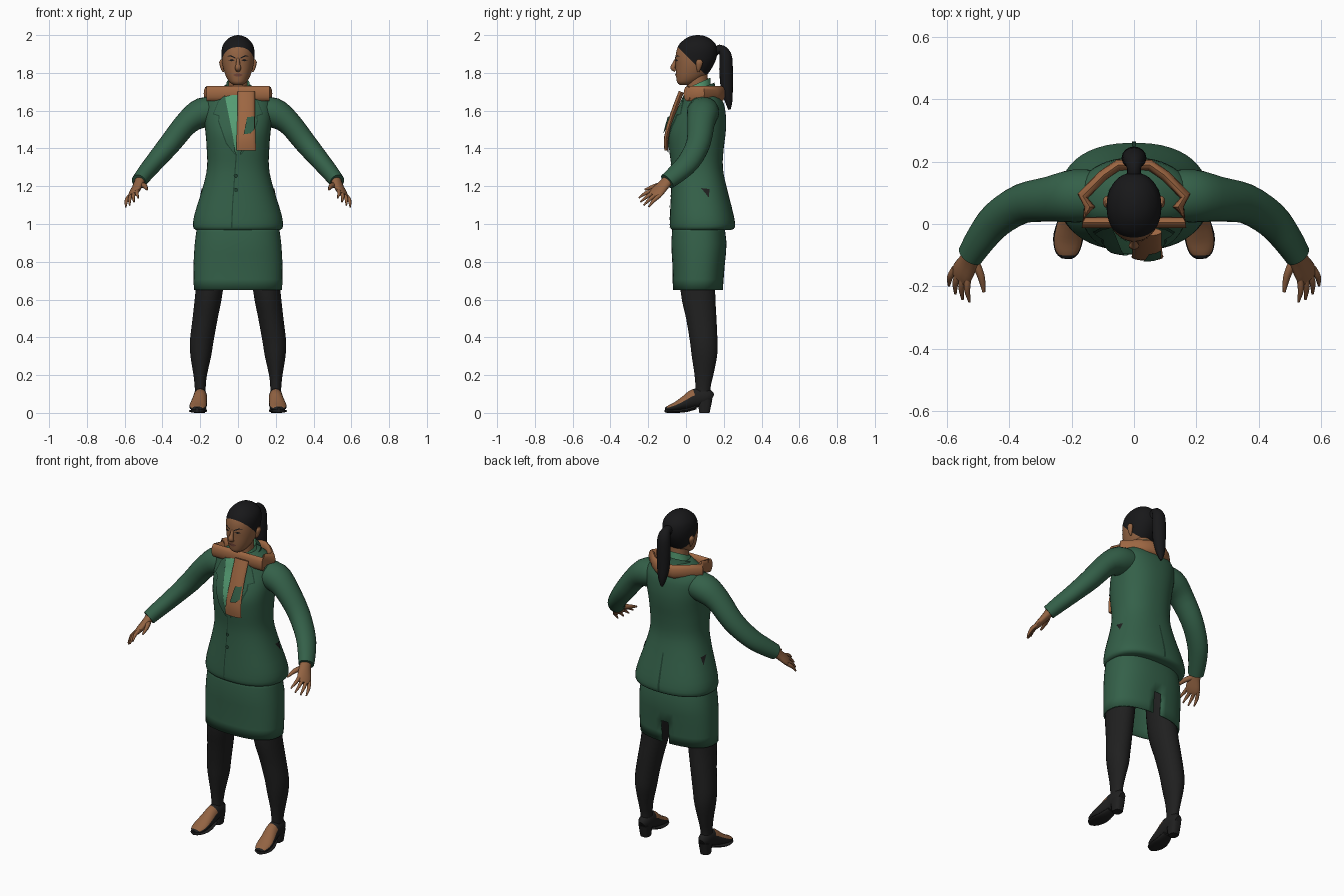
import bpy, bmesh, math
from mathutils import Vector
from mathutils.bvhtree import BVHTree

if "Cube" in bpy.data.objects:
    bpy.data.objects.remove(bpy.data.objects["Cube"])


def material(name, *rgb):
    m = bpy.data.materials.new(name)
    m.use_nodes = True
    m.diffuse_color = (*rgb, 1)
    m.node_tree.nodes["Principled BSDF"].inputs["Base Color"].default_value = (*rgb, 1)
    return m


GREEN = material("jacket green", .034, .117, .066)
SEAM = material("seam green", .015, .055, .032)
SHIRT = material("shirt green", .09, .33, .17)
SKIN = material("warm skin", .29, .125, .055)
SCARF = material("scarf tan", .34, .135, .055)
BLACK = material("stocking black", .014, .014, .014)
HAIR = material("hair black", .009, .009, .01)
LIPS = material("lip brown", .17, .06, .04)


def finish(name, bm, mats, mirror=False, rule=None, angle=50):
    """Turn a bmesh into a smooth-shaded object."""
    for f in bm.faces:
        f.smooth = True
        if rule:
            f.material_index = rule(f)
    me = bpy.data.meshes.new(name)
    bm.to_mesh(me)
    bm.free()
    me.set_sharp_from_angle(angle=math.radians(angle))
    for m in mats:
        me.materials.append(m)
    ob = bpy.data.objects.new(name, me)
    bpy.context.collection.objects.link(ob)
    if mirror:
        ob.modifiers.new("mirror", "MIRROR")
    return ob


def resample(pts, k):
    """Smooth curve through the control tuples."""
    out = []
    for i in range(len(pts) - 1):
        a, b = pts[max(i - 1, 0)], pts[i]
        c, d = pts[i + 1], pts[min(i + 2, len(pts) - 1)]
        for s in range(k):
            t = s / k
            out.append([.5 * (2 * q + (r - p) * t + (2 * p - 5 * q + 4 * r - u) * t ** 2
                              + (3 * q - p - 3 * r + u) * t ** 3)
                        for p, q, r, u in zip(a, b, c, d)])
    return out + [list(pts[-1])]


def skin_rings(rings, caps=True, closed=False):
    bm = bmesh.new()
    vs = [[bm.verts.new(p) for p in r] for r in rings]
    n = len(vs[0])
    for i in range(len(vs) if closed else len(vs) - 1):
        a, b = vs[i], vs[(i + 1) % len(vs)]
        for j in range(n):
            bm.faces.new((a[j], a[(j + 1) % n], b[(j + 1) % n], b[j]))
    if caps and not closed:
        bm.faces.new(vs[0])
        bm.faces.new(vs[-1])
    bmesh.ops.recalc_face_normals(bm, faces=bm.faces)
    return bm


def loft(profile, n=32, power=2.0, k=3, caps=True):
    """Stack of ovals: height, half width, front, back, centre x."""
    rings = []
    for z, rx, y0, y1, cx in resample([(*p, 0)[:5] for p in profile], k):
        ring = []
        for j in range(n):
            a = (j + .5) * math.tau / n + math.pi / 2
            c, s = math.cos(a), math.sin(a)
            ring.append((cx + rx * math.copysign(abs(c) ** (2 / power), c),
                         (y0 + y1) / 2 + (y1 - y0) / 2 * math.copysign(abs(s) ** (2 / power), s), z))
        rings.append(ring)
    return skin_rings(rings, caps)


def tube(path, side, n=14, k=3, closed=False):
    """Oval tube: x, y, z, radius along side, radius across it."""
    pts = path if closed else resample(path, k)
    pos = [Vector(p[:3]) for p in pts]
    rings = []
    for i, p in enumerate(pts):
        if closed:
            t = pos[(i + 1) % len(pos)] - pos[i - 1]
        else:
            t = pos[min(i + 1, len(pos) - 1)] - pos[max(i - 1, 0)]
        t.normalize()
        s = Vector(side)
        s = (s - t * s.dot(t)).normalized()
        w = t.cross(s)
        rings.append([pos[i] + s * p[3] * math.cos(j * math.tau / n) + w * p[4] * math.sin(j * math.tau / n)
                      for j in range(n)])
    return skin_rings(rings, closed=closed)


def plate(name, outline, target, mat, ray=(0, 1, 0), lift=.004, step=.02, mirror=False):
    """Thin outline projected on a target's surface along the ray."""
    d = Vector(ray)
    tree = BVHTree.FromPolygons([v.co for v in target.data.vertices],
                                [p.vertices[:] for p in target.data.polygons])
    u = Vector((1, 0, 0)) if d.y else Vector((0, 1, 0))
    bm = bmesh.new()
    bm.faces.new([bm.verts.new(u * a + Vector((0, 0, z))) for a, z in outline])
    for axis, vals in ((u, [p[0] for p in outline]), (Vector((0, 0, 1)), [p[1] for p in outline])):
        for i in range(1, int((max(vals) - min(vals)) / step) + 1):
            bmesh.ops.bisect_plane(bm, geom=bm.verts[:] + bm.edges[:] + bm.faces[:],
                                   plane_co=axis * (min(vals) + i * step), plane_no=axis)
    bmesh.ops.triangulate(bm, faces=bm.faces)
    for v in bm.verts:
        hit = tree.ray_cast(v.co - d * 2, d)[0] or tree.find_nearest(v.co - d * .1)[0]
        v.co = hit - d * lift
    bm.normal_update()
    for f in bm.faces:
        if f.normal.dot(d) > 0:
            f.normal_flip()
    return finish(name, bm, [mat], mirror)


def trim(bm, co, no, remove=False):
    bmesh.ops.bisect_plane(bm, geom=bm.verts[:] + bm.edges[:] + bm.faces[:],
                           plane_co=co, plane_no=no, clear_outer=remove)
    return bm


# Jacket body
jacket = finish("jacket", loft([
    (.968, .222, -.072, .238), (.985, .238, -.085, .26), (1.05, .231, -.085, .252), (1.2, .185, -.078, .214),
    (1.3, .164, -.078, .195), (1.4, .166, -.09, .2), (1.48, .172, -.093, .21), (1.55, .18, -.07, .213),
    (1.62, .183, -.035, .205), (1.66, .17, -.02, .19), (1.69, .135, -.005, .175), (1.72, .08, .01, .15)],
    48, 2.3), [GREEN])

# Sleeves
finish("sleeve", tube([
    (.1, .09, 1.6, .08, .07), (.19, .09, 1.588, .085, .08), (.27, .08, 1.535, .073, .064),
    (.36, .065, 1.425, .064, .058), (.44, .015, 1.33, .06, .05), (.49, -.045, 1.27, .053, .045),
    (.525, -.1, 1.225, .045, .04)], (0, 1, 0), 24), [GREEN], True)

# Skirt with a slit at the back
bm = loft([(.65, .234, -.07, .195), (.78, .236, -.072, .205), (.9, .229, -.078, .215), (1., .215, -.07, .2)],
          48, 2.4, 2, False)
slit = [f for f in bm.faces if f.calc_center_median().z < .77 and f.calc_center_median().y > .1
        and abs(f.calc_center_median().x) < .012]
bmesh.ops.delete(bm, geom=slit, context="FACES")
skirt = finish("skirt", bm, [GREEN])
wall = skirt.modifiers.new("cloth", "SOLIDIFY")
wall.thickness = .008

# Jacket front: shirt, lapels, closing seam, buttons, vent and pocket marks
plate("shirt_front", [(-.075, 1.69), (.03, 1.69), (.02, 1.5), (-.01, 1.38), (-.03, 1.46)], jacket, SHIRT)
lapel = [(.07, 1.68), (.1, 1.655), (.128, 1.585), (.098, 1.575), (.1, 1.545), (.06, 1.43), (.012, 1.365),
         (.03, 1.48)]
for name, sx in (("left", 1), ("right", -1)):
    plate(name + "_lapel_edge", [(sx * (x + .005 * (x > .05)), z - .004) for x, z in lapel], jacket, SEAM, lift=.004)
    plate(name + "_lapel", [(sx * x, z) for x, z in lapel], jacket, GREEN, lift=.009)
    plate(name + "_pocket_mark", [(.08, 1.19), (.125, 1.185), (.12, 1.14), (.105, 1.16)], jacket, BLACK, (-sx, 0, 0))
plate("front_seam", [(-.012, 1.37), (-.006, 1.37), (-.026, 1.1), (-.03, .98), (-.037, .98), (-.032, 1.1)], jacket, SEAM)
plate("back_vent", [(-.004, 1.2), (.004, 1.2), (.007, .98), (-.007, .98)], jacket, SEAM, (0, -1, 0))
for i, z in enumerate((1.255, 1.18)):
    plate(f"button_{i + 1}", [(-.012 + .011 * math.cos(a * math.tau / 10), z + .011 * math.sin(a * math.tau / 10))
                              for a in range(10)], jacket, SEAM, lift=.008)

# Neck and collars
finish("neck", loft([(1.64, .06, 0, .13), (1.72, .052, .005, .118), (1.8, .052, .01, .115)], 24), [SKIN])
collar = loft([(1.64, .075, -.01, .145), (1.72, .063, 0, .132), (1.8, .06, .005, .128)], 24, caps=False)
finish("shirt_collar", trim(collar, (0, .13, 1.775), (0, -.45, 1), True), [SHIRT])
collar = loft([(1.66, .11, -.01, .18), (1.72, .085, 0, .158), (1.78, .075, .01, .145)], 24, caps=False)
finish("jacket_collar", trim(collar, (0, .15, 1.748), (0, -.4, 1), True), [GREEN])

# Scarf loop and hanging end
half = [(.165, .005), (.142, .055), (.165, .09), (.1, .155), (.05, .19)]
loop = half + [(-x, y) for x, y in reversed(half)]
finish("scarf_loop", tube([(x, y, 1.69, .04, .018) for x, y in loop], (0, 0, 1), 12, closed=True), [SCARF])
tail = finish("scarf_end", tube([(.043, -.025, 1.7, .046, .014), (.043, -.07, 1.58, .046, .014),
                                 (.043, -.104, 1.46, .05, .012), (.043, -.104, 1.39, .052, .01)],
                                (1, 0, 0), 16), [SCARF])
plate("lapel_over_scarf", [(.048, 1.565), (.087, 1.57), (.087, 1.5), (.065, 1.48), (.03, 1.475)], tail, GREEN,
      lift=.008)

# Head, with the hair split off along a sloping hairline
bm = loft([(1.735, .022, -.032, .03), (1.748, .042, -.046, .055), (1.77, .058, -.051, .09), (1.8, .071, -.054, .12),
           (1.84, .082, -.055, .145), (1.88, .087, -.056, .162), (1.92, .087, -.05, .165), (1.955, .076, -.033, .155),
           (1.983, .05, 0, .125), (1.996, .024, .03, .095), (2., .004, .058, .066)], 40, 2.1)
trim(bm, (0, 0, 1.893), (0, 1, 1))
head = finish("head", bm, [SKIN, HAIR],
              rule=lambda f: int(f.calc_center_median().y + f.calc_center_median().z > 1.893))
finish("nose", tube([(0, -.05, 1.875, .008, .008), (0, -.062, 1.845, .011, .012), (0, -.07, 1.826, .017, .013),
                     (0, -.055, 1.812, .012, .008)], (1, 0, 0), 12), [SKIN])
finish("ear", loft([(1.805, .004, .06, .07, .078), (1.825, .01, .055, .08, .083), (1.855, .012, .052, .09, .088),
                    (1.87, .005, .06, .08, .088)], 12), [SKIN], True)
plate("eye", [(.018, 1.866), (.032, 1.873), (.05, 1.867), (.034, 1.861)], head, HAIR, step=.01, lift=.003, mirror=True)
plate("eyebrow", [(.014, 1.882), (.04, 1.894), (.06, 1.887), (.04, 1.887), (.014, 1.876)], head, HAIR,
      step=.01, lift=.003, mirror=True)
plate("lips", [(-.026, 1.789), (-.008, 1.797), (.008, 1.797), (.026, 1.789), (.01, 1.78), (-.01, 1.78)], head, LIPS,
      step=.01, lift=.004)

# Ponytail
finish("ponytail", tube([(0, .14, 1.9, .025, .025), (0, .178, 1.928, .022, .022), (0, .208, 1.895, .036, .032),
                         (0, .212, 1.82, .04, .036), (0, .216, 1.72, .036, .032), (0, .226, 1.65, .024, .02),
                         (0, .23, 1.605, .006, .006)], (1, 0, 0), 16), [HAIR])

# Hands
across = Vector((.065, .055, -.045))
finish("palm", tube([(.515, -.085, 1.24, .03, .028), (.53, -.12, 1.205, .035, .022), (.55, -.155, 1.168, .042, .018),
                     (.56, -.175, 1.15, .036, .012)], across, 14), [SKIN], True)
for i, name in enumerate(("index", "middle", "ring", "little")):
    t = i / 3
    base = Vector((.532, -.17, 1.18)).lerp(Vector((.575, -.142, 1.148)), t)
    tip = Vector((.528, -.25, 1.138)).lerp(Vector((.594, -.198, 1.09)), t)
    tip += (tip - base) * .15 * math.sin(t * math.pi)
    mid = base.lerp(tip, .5) + Vector((.006, 0, .006))
    finish(name + "_finger", tube([(*base, .011, .011), (*mid, .01, .01), (*tip, .004, .004)], across, 8), [SKIN], True)
finish("thumb", tube([(.515, -.115, 1.21, .016, .015), (.492, -.165, 1.2, .013, .012), (.482, -.218, 1.182, .005, .005)],
                     across, 8), [SKIN], True)

# Legs
finish("leg", loft([(.05, .03, .05, .13, .2), (.13, .029, .05, .13, .2), (.2, .036, .045, .145, .2),
                    (.3, .055, .03, .165, .197), (.38, .063, .02, .167, .192), (.5, .067, 0, .162, .174),
                    (.65, .073, -.03, .155, .152), (.9, .075, -.03, .16, .13)], 24), [BLACK], True)

# Shoes with the bare instep
finish("foot", tube([(.2, .138, .075, .02, .025), (.2, .11, .085, .034, .045), (.2, .05, .078, .037, .05),
                     (.206, 0, .055, .042, .038), (.212, -.05, .035, .046, .025), (.215, -.09, .024, .036, .016),
                     (.216, -.11, .02, .014, .008)], (1, 0, 0), 20), [BLACK, SKIN], True,
       lambda f: int(f.normal.z > .3 and -.1 < f.calc_center_median().y < .045))
finish("sole", tube([(.2, .05, .03, .03, .012), (.206, 0, .014, .042, .01), (.212, -.05, .01, .048, .01),
                     (.215, -.095, .01, .036, .01), (.216, -.112, .01, .014, .008)], (1, 0, 0), 16), [BLACK], True)
finish("shoe_heel", loft([(0, .026, .07, .125, .2), (.07, .032, .06, .14, .2)], 16, 3, 1), [BLACK], True)
